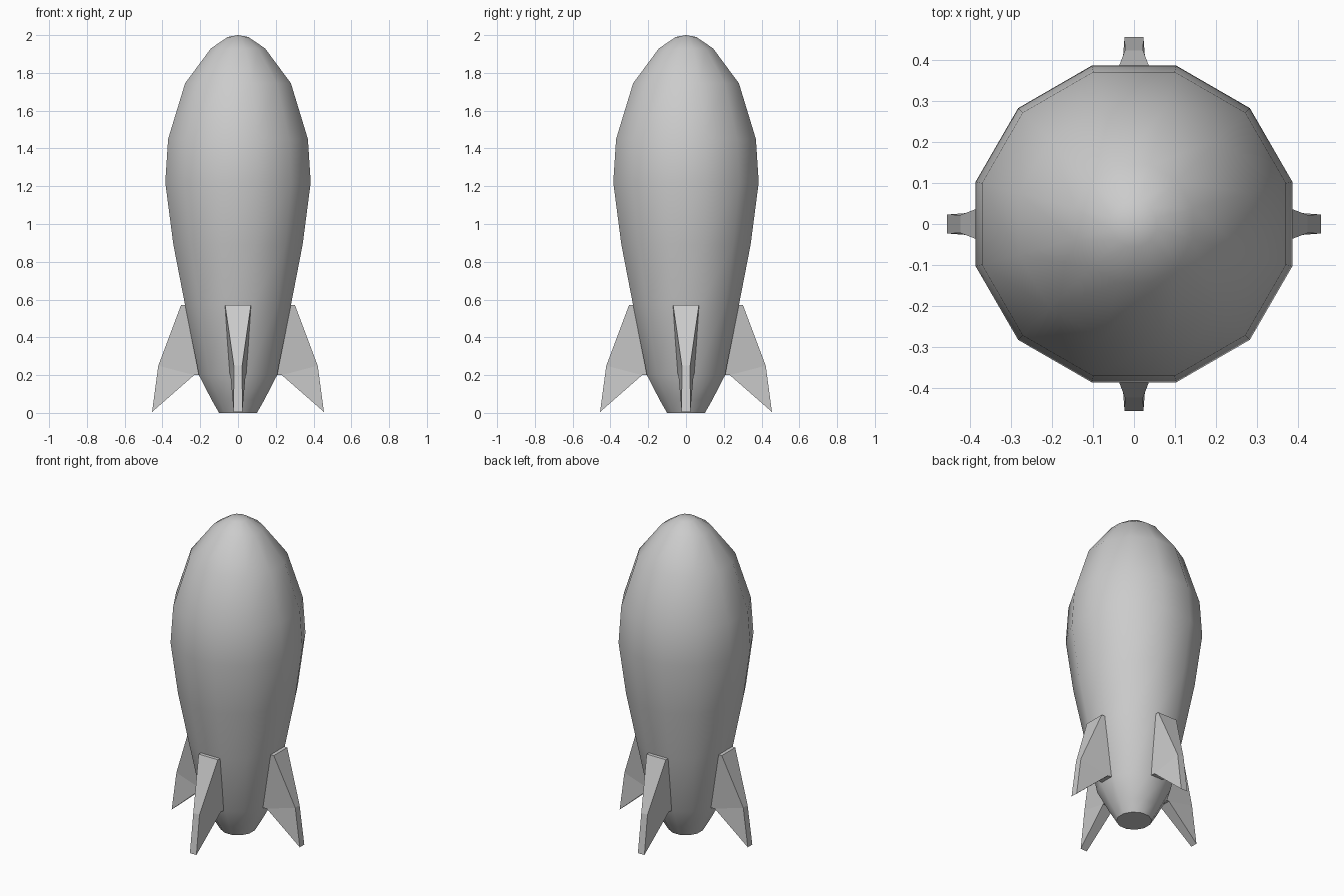
import bpy, bmesh, math

if "Cube" in bpy.data.objects:
    bpy.data.objects.remove(bpy.data.objects["Cube"])

SIDES = 12


def make_object(name, bm):
    bmesh.ops.recalc_face_normals(bm, faces=bm.faces)
    mesh = bpy.data.meshes.new(name)
    bm.to_mesh(mesh)
    bm.free()
    obj = bpy.data.objects.new(name, mesh)
    bpy.context.collection.objects.link(obj)
    return obj


# Twelve-sided body: (distance to flat side, height), tail to nose
profile = [(0.10, 0.0), (0.14, 0.07), (0.207, 0.2), (0.28, 0.57), (0.342, 0.89),
           (0.385, 1.22), (0.37, 1.45), (0.28, 1.745), (0.143, 1.93), (0.055, 1.99)]
bm = bmesh.new()
rings = []
for apothem, z in profile:
    r = apothem / math.cos(math.pi / SIDES)
    rings.append([bm.verts.new((r * math.cos(a), r * math.sin(a), z))
                  for a in [(i + 0.5) * math.tau / SIDES for i in range(SIDES)]])
for low, high in zip(rings, rings[1:]):
    for i in range(SIDES):
        j = (i + 1) % SIDES
        bm.faces.new((low[i], low[j], high[j], high[i]))
tip = bm.verts.new((0, 0, 2.0))
for i in range(SIDES):
    bm.faces.new((rings[-1][i], rings[-1][(i + 1) % SIDES], tip))
bm.faces.new(rings[0][::-1])
body = make_object("rocket_body", bm)
bpy.context.view_layer.objects.active = body
body.select_set(True)
bpy.ops.object.shade_smooth_by_angle(angle=math.radians(45))

# Four tapered fins: (radius, height, half thickness) around the outline
outline = [(0.25, 0.57, 0.07), (0.302, 0.57, 0.068), (0.422, 0.25, 0.022),
           (0.455, 0.005, 0.023), (0.232, 0.2, 0.04), (0.19, 0.2, 0.045)]


def make_fin(name, angle):
    bm = bmesh.new()
    sides = [[bm.verts.new((r, s * t, z)) for r, z, t in outline] for s in (-1, 1)]
    n = len(outline)
    for i in range(n):
        j = (i + 1) % n
        bm.faces.new((sides[0][i], sides[0][j], sides[1][j], sides[1][i]))
    for side in sides:
        # Split each flank into an outer and a root panel
        bm.faces.new([side[i] for i in (0, 1, 2, 4, 5)])
        bm.faces.new([side[i] for i in (2, 3, 4)])
    fin = make_object(name, bm)
    fin.rotation_euler.z = angle


for k, name in enumerate(["right_fin", "back_fin", "left_fin", "front_fin"]):
    make_fin(name, k * math.pi / 2)
